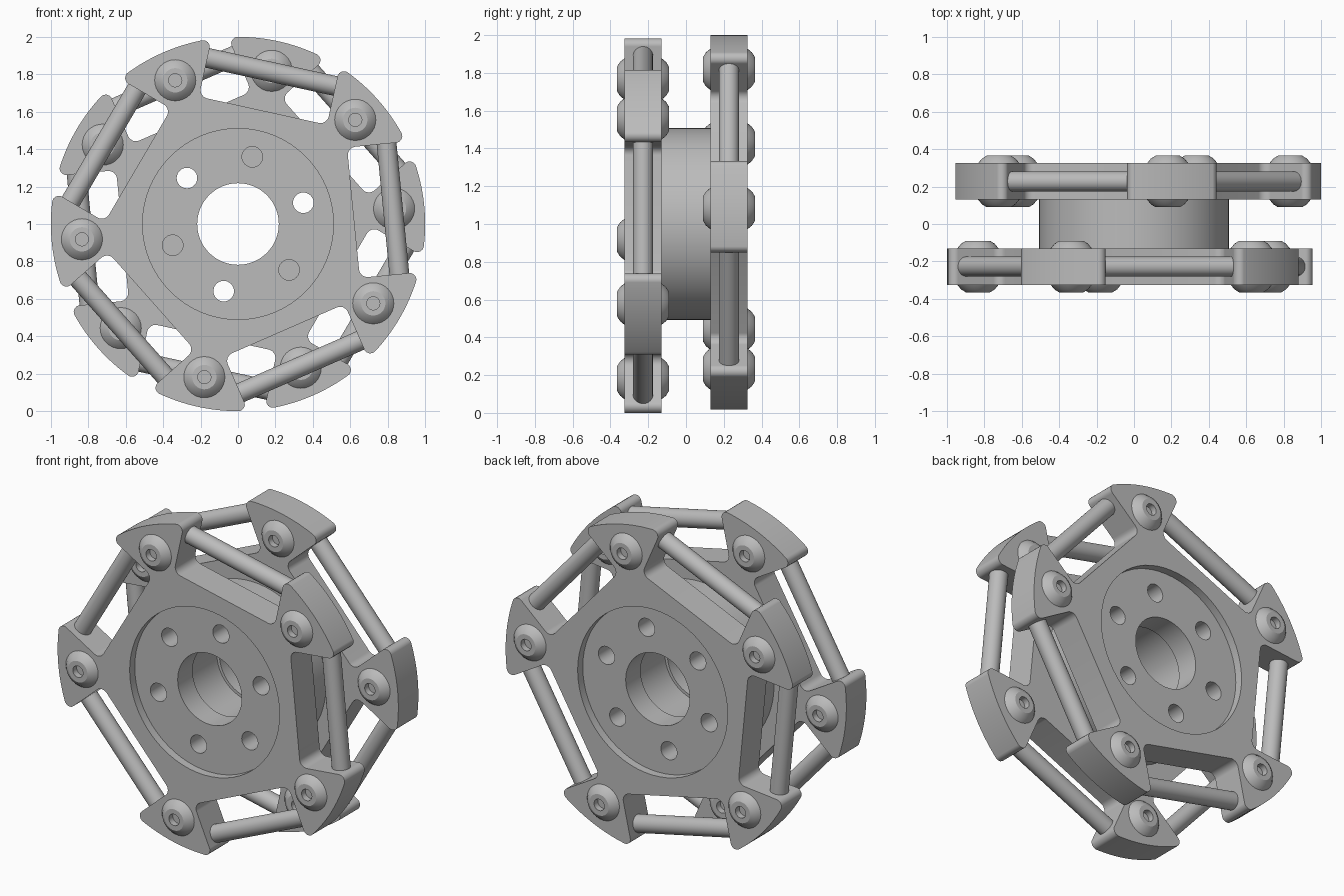
import bpy, bmesh
from math import sin, cos, tan, pi, radians, sqrt
from mathutils import Vector, Matrix

if "Cube" in bpy.data.objects:
    bpy.data.objects.remove(bpy.data.objects["Cube"])

CENTRE = Vector((0, 0, 1))
PLATE_Y, HALF = 0.2275, 0.0975       # plate offset and half thickness
NOTCH_D, NOTCH_T = 0.62, 0.35        # notch floor distance and half width
STEP = radians(72)

grey = bpy.data.materials.new("light_grey")
grey.use_nodes = True
grey.diffuse_color = (0.5, 0.5, 0.5, 1)
grey.node_tree.nodes["Principled BSDF"].inputs["Base Color"].default_value = (0.5, 0.5, 0.5, 1)


def finish(name, bm, matrix=Matrix()):
    bmesh.ops.recalc_face_normals(bm, faces=bm.faces)
    bm.transform(Matrix.Translation(CENTRE) @ matrix)
    mesh = bpy.data.meshes.new(name)
    bm.to_mesh(mesh)
    bm.free()
    mesh.materials.append(grey)
    obj = bpy.data.objects.new(name, mesh)
    bpy.context.collection.objects.link(obj)
    return obj


def smooth(obj):
    bpy.ops.object.select_all(action="DESELECT")
    obj.select_set(True)
    bpy.context.view_layer.objects.active = obj
    bpy.ops.object.shade_smooth_by_angle(angle=radians(30))


def lathe(name, profile, matrix=Matrix(), closed=False, segs=64):
    """Turn (radius, y) points around the y axis."""
    bm = bmesh.new()
    rings = [[bm.verts.new((r * cos(2 * pi * i / segs), y, r * sin(2 * pi * i / segs)))
              for i in range(segs)] for r, y in profile]
    pairs = list(zip(rings, rings[1:]))
    if closed:
        pairs.append((rings[-1], rings[0]))
    else:
        bm.faces.new(rings[0])
        bm.faces.new(rings[-1])
    for a, b in pairs:
        for i in range(segs):
            j = (i + 1) % segs
            bm.faces.new((a[i], a[j], b[j], b[i]))
    return finish(name, bm, matrix)


def cut(obj, cutter):
    mod = obj.modifiers.new("cut", "BOOLEAN")
    mod.operation, mod.solver, mod.object = "DIFFERENCE", "EXACT", cutter
    bpy.context.view_layer.objects.active = obj
    bpy.ops.object.modifier_apply(modifier=mod.name)
    bpy.data.objects.remove(cutter)


def drill(obj, radius, y0, y1, angle=0, distance=0, segs=64):
    place = Matrix.Translation((distance * cos(angle), 0, distance * sin(angle)))
    cut(obj, lathe("cutter", [(radius, y0), (radius, y1)], place, segs=segs))


def polar(r, a):
    return Vector((r * cos(a), r * sin(a)))


def fillet(before, corner, after, radius, n=6):
    """Points of a round corner."""
    u, v = (before - corner).normalized(), (after - corner).normalized()
    half = u.angle(v) / 2
    mid = corner + (u + v).normalized() * radius / sin(half)
    p, q = corner + u * radius / tan(half), corner + v * radius / tan(half)
    return [mid + (p.lerp(q, i / n) - mid).normalized() * radius for i in range(n + 1)]


def arm_outline(a):
    """One arm, from the notch before it to the notch after it."""
    def notch(d, t, side):
        m = a + side * STEP / 2
        return polar(d, m) + polar(t, m + pi / 2)
    tip_d = sqrt(1 - NOTCH_T ** 2)
    root0, tip0 = notch(NOTCH_D, NOTCH_T, -1), notch(tip_d, NOTCH_T, -1)
    root1, tip1 = notch(NOTCH_D, -NOTCH_T, 1), notch(tip_d, -NOTCH_T, 1)
    sweep = radians(12.5)
    arc = [polar(1, a + sweep * (i / 8 - 1)) for i in range(17)]
    return (fillet(notch(NOTCH_D, 0, -1), root0, tip0, 0.045)
            + fillet(root0, tip0, arc[0], 0.035) + arc
            + fillet(arc[-1], tip1, root1, 0.035)
            + fillet(tip1, root1, notch(NOTCH_D, 0, 1), 0.045))


hole_angles = [radians(18 + 60 * i) for i in range(6)]

for label, side, start in (("front", -1, radians(41.6)), ("back", 1, radians(5.6))):
    y = side * PLATE_Y
    arms = [start + STEP * i for i in range(5)]

    # star plate
    bm = bmesh.new()
    points = [p for a in arms for p in arm_outline(a)]
    base = bm.faces.new([bm.verts.new((p.x, y - HALF, p.y)) for p in points])
    grown = bmesh.ops.extrude_face_region(bm, geom=[base], use_keep_orig=True)
    bmesh.ops.translate(bm, vec=(0, 2 * HALF, 0),
                        verts=[g for g in grown["geom"] if isinstance(g, bmesh.types.BMVert)])
    plate = finish(label + "_plate", bm)

    # round recess, bore and bolt holes
    outer = side * (PLATE_Y + HALF)
    drill(plate, 0.51, outer - side * 0.05, outer + side * 0.1)
    drill(plate, 0.218, y - 0.2, y + 0.2)
    for a in hole_angles:
        drill(plate, 0.055, y - 0.2, y + 0.2, a, 0.367, 32)
    smooth(plate)

    for i, a in enumerate(arms):
        # screw with a domed, socketed head on both faces
        half = [(0.035, 0.1), (0.035, 0.1375), (0.065, 0.1375), (0.09, 0.122), (0.11, 0.0975), (0.05, 0.09)]
        profile = half + [(r, -h) for r, h in reversed(half)]
        p = polar(0.838, a)
        smooth(lathe(f"{label}_screw_{i + 1}", profile, Matrix.Translation((p.x, y, p.y)), segs=32))

        # axle rod between neighbouring arms
        m = a + STEP / 2
        p = polar(0.832, m)
        place = Matrix.Translation((p.x, y, p.y)) @ Matrix.Rotation(-m, 4, "Y") @ Matrix.Rotation(pi / 2, 4, "X")
        smooth(lathe(f"{label}_axle_{i + 1}", [(0.053, -0.37), (0.053, 0.37)], place, segs=32))

# hub between the plates
inner = PLATE_Y - HALF
hub = lathe("hub", [(0.508, -inner), (0.508, inner), (0.235, inner), (0.235, -inner)], closed=True)
for a in hole_angles[::2]:
    drill(hub, 0.055, -0.3, 0.3, a, 0.367, 32)
smooth(hub)
